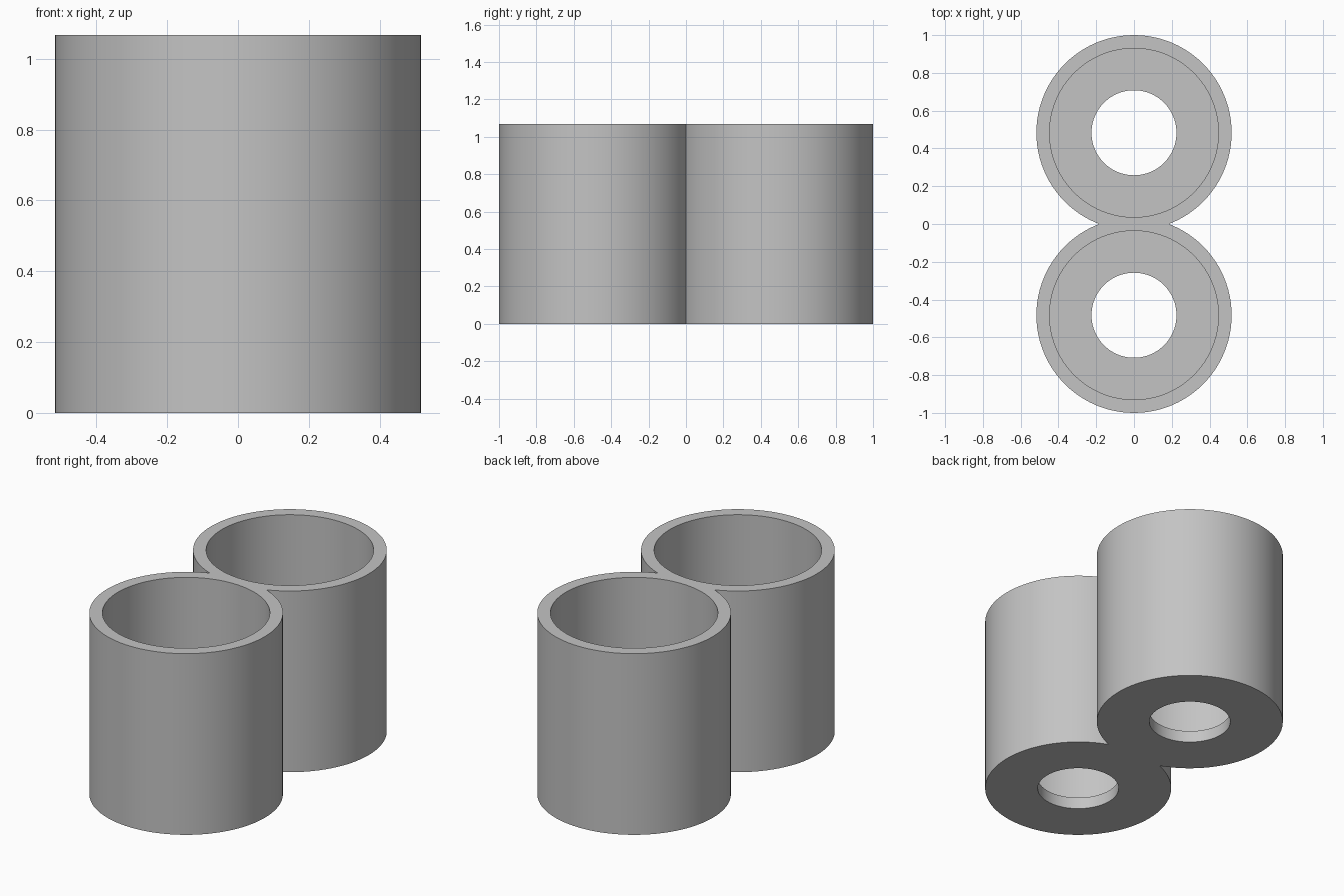
import bpy, bmesh, math
from mathutils import Vector

cube = bpy.data.objects.get("Cube")
if cube:
    bpy.data.objects.remove(cube, do_unlink=True)

OUTER, INNER, HOLE = 0.517, 0.447, 0.225
HEIGHT, FLOOR = 1.067, 0.07
CENTRE_Y = 1 - OUTER
SEGMENTS = 96

# Plain grey body colour
grey = bpy.data.materials.new("plain_grey")
grey.use_nodes = True
colour = (0.55, 0.55, 0.55, 1)
grey.diffuse_color = colour
grey.node_tree.nodes["Principled BSDF"].inputs["Base Color"].default_value = colour

# Cup: wall and holed floor section, spun about its own axis
section = [(HOLE, 0), (OUTER, 0), (OUTER, HEIGHT),
           (INNER, HEIGHT), (INNER, FLOOR), (HOLE, FLOOR)]
bm = bmesh.new()
verts = [bm.verts.new((r, CENTRE_Y, z)) for r, z in section]
edges = [bm.edges.new((a, b)) for a, b in zip(verts, verts[1:] + verts[:1])]
bmesh.ops.spin(bm, geom=verts + edges, cent=(0, CENTRE_Y, 0), axis=(0, 0, 1),
               angle=math.tau, steps=SEGMENTS, use_merge=True)
bmesh.ops.remove_doubles(bm, verts=bm.verts[:], dist=1e-5)
bmesh.ops.recalc_face_normals(bm, faces=bm.faces[:])

# Trim the cup where the two walls fuse
bmesh.ops.bisect_plane(bm, geom=bm.verts[:] + bm.edges[:] + bm.faces[:],
                       plane_co=Vector((0, 0, 0)), plane_no=Vector((0, 1, 0)),
                       clear_inner=True)
mesh = bpy.data.meshes.new("twin_cup_holder")
bm.to_mesh(mesh)
bm.free()
mesh.materials.append(grey)
holder = bpy.data.objects.new("twin_cup_holder", mesh)
bpy.context.collection.objects.link(holder)

# Mirror front to back to make the joined pair
bpy.ops.object.select_all(action='DESELECT')
holder.select_set(True)
bpy.context.view_layer.objects.active = holder
mirror = holder.modifiers.new("mirror", 'MIRROR')
mirror.use_axis = (False, True, False)
mirror.merge_threshold = 0.0005
bpy.ops.object.modifier_apply(modifier=mirror.name)

# Smooth round walls, crisp rims
bpy.ops.object.shade_smooth_by_angle(angle=math.radians(30))
